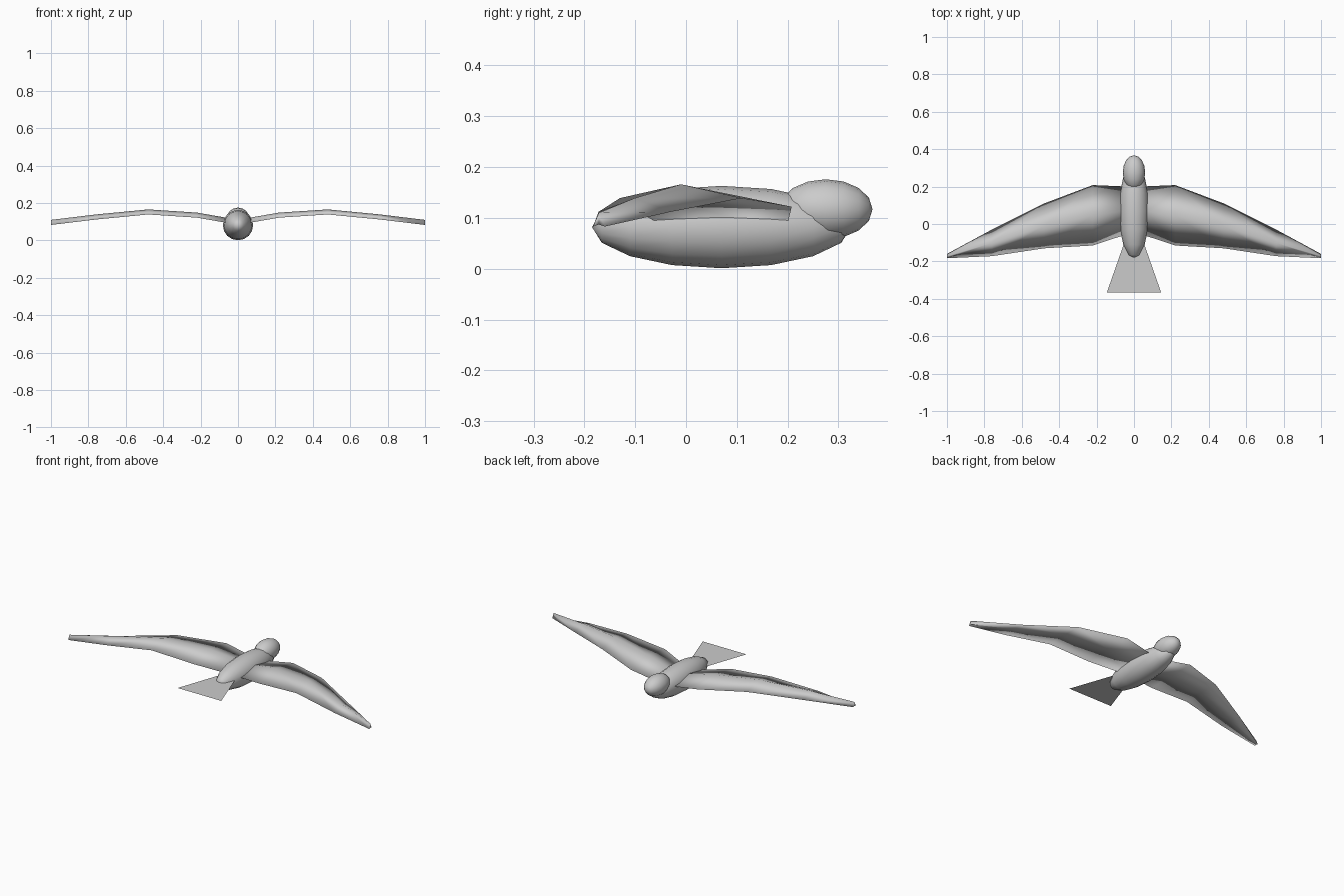
import bpy, bmesh, math
from mathutils import Matrix

if "Cube" in bpy.data.objects:
    bpy.data.objects.remove(bpy.data.objects["Cube"])


def finish(name, bm, smooth=True):
    bmesh.ops.recalc_face_normals(bm, faces=bm.faces)
    for f in bm.faces:
        f.smooth = smooth
    me = bpy.data.meshes.new(name)
    bm.to_mesh(me)
    bm.free()
    ob = bpy.data.objects.new(name, me)
    bpy.context.collection.objects.link(ob)
    return ob


def ellipsoid(name, centre, radii):
    # low-poly sphere with its poles along y, then stretched
    bm = bmesh.new()
    bmesh.ops.create_uvsphere(bm, u_segments=16, v_segments=8, radius=1)
    m = (Matrix.Translation(centre) @ Matrix.Diagonal((*radii, 1))
         @ Matrix.Rotation(math.pi / 2, 4, 'X'))
    bmesh.ops.transform(bm, matrix=m, verts=bm.verts)
    return finish(name, bm)


# Body and head
ellipsoid("body", (0, 0.07, 0.082), (0.081, 0.255, 0.081))
ellipsoid("head", (0, 0.275, 0.117), (0.06, 0.092, 0.059))

# Wing stations: x, leading y, trailing y, underside z
STATIONS = [
    (0.03, 0.20, -0.052, 0.089),
    (0.22, 0.208, -0.115, 0.122),
    (0.48, 0.11, -0.13, 0.139),
    (0.76, -0.03, -0.172, 0.112),
    (1.00, -0.16, -0.183, 0.083),
]
THICK = 0.027


def wing(name, side):
    bm = bmesh.new()
    rings = []
    for x, lead, trail, z in STATIONS:
        mid = (lead + trail) / 2
        section = [(lead, z), (mid, z + THICK), (trail, z), (mid, z + 0.004)]
        rings.append([bm.verts.new((side * x, y, h)) for y, h in section])
    for a, b in zip(rings, rings[1:]):
        for i in range(4):
            j = (i + 1) % 4
            bm.faces.new((a[i], a[j], b[j], b[i]))
    bm.faces.new(rings[0])
    bm.faces.new(rings[-1])
    return finish(name, bm)


# Wings
wing("wing_right", 1)
wing("wing_left", -1)

# Flat tail fan
bm = bmesh.new()
bm.faces.new([bm.verts.new((x, y, 0.093)) for x, y in
              [(-0.045, -0.08), (-0.145, -0.366), (0.145, -0.366), (0.045, -0.08)]])
finish("tail", bm, smooth=False)
